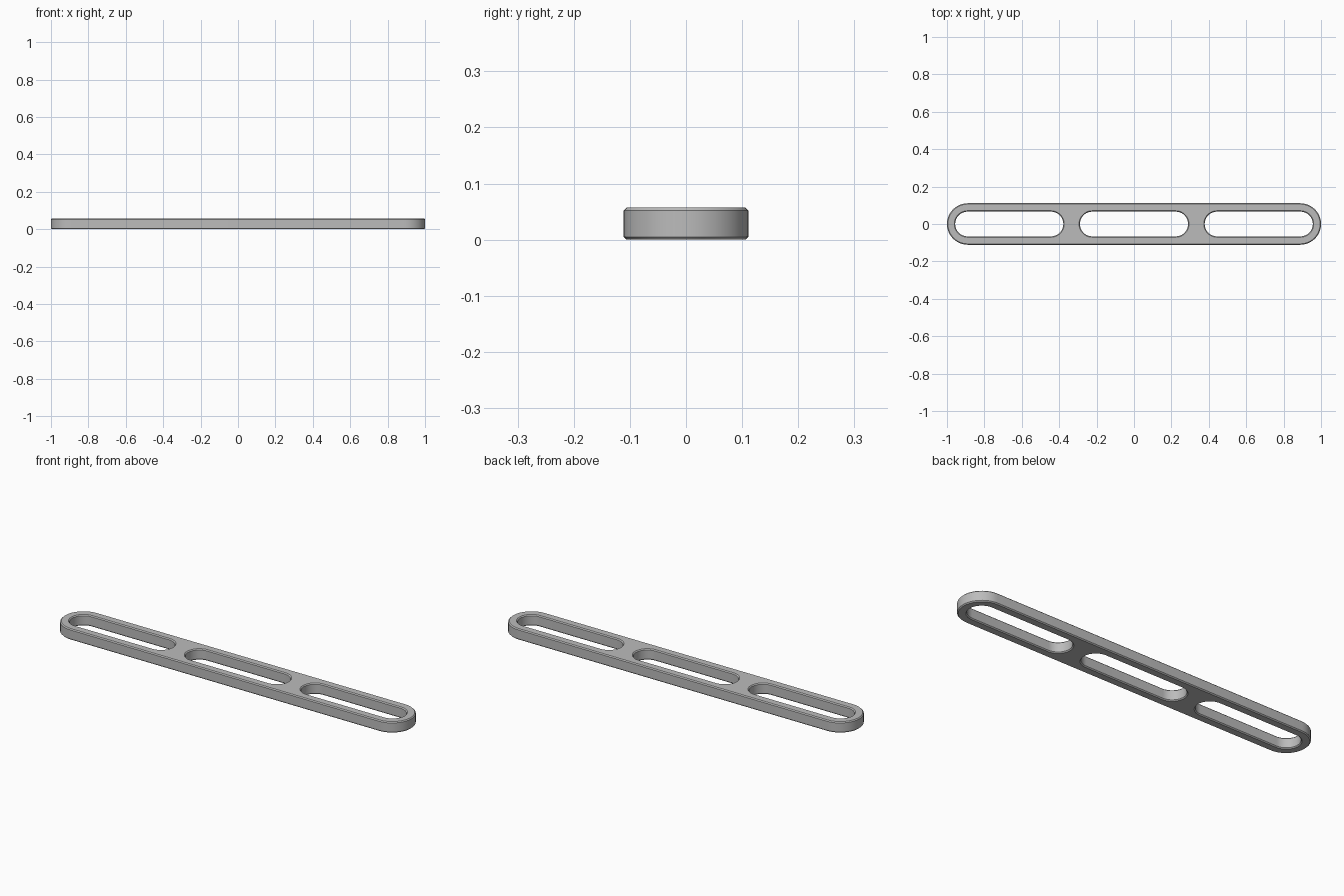
import bpy, bmesh
from math import cos, sin, pi

cube = bpy.data.objects.get("Cube")
if cube:
    bpy.data.objects.remove(cube)

HEIGHT = 0.057
CHAMFER = 0.005
ARC_STEPS = 24

grey = bpy.data.materials.new("plain grey")
grey.use_nodes = True
colour = (0.5, 0.5, 0.5, 1)
grey.diffuse_color = colour
grey.node_tree.nodes["Principled BSDF"].inputs["Base Color"].default_value = colour


def stadium(cx, half_length, radius, grow):
    """Outline with two round ends, offset outward by grow."""
    points = []
    for side in (1, -1):
        for i in range(ARC_STEPS + 1):
            a = pi * i / ARC_STEPS - pi / 2
            r = radius + grow
            points.append((cx + side * (half_length - radius + r * cos(a)), side * r * sin(a)))
    return points


def chamfered_wall(bm, cx, half_length, radius, grow):
    """Vertical wall with chamfered rims; returns the bottom and top rim edges."""
    levels = ((0, grow), (CHAMFER, 0), (HEIGHT - CHAMFER, 0), (HEIGHT, grow))
    rings = [[bm.verts.new((x, y, z)) for x, y in stadium(cx, half_length, radius, g)]
             for z, g in levels]
    n = len(rings[0])
    for low, high in zip(rings, rings[1:]):
        for i in range(n):
            j = (i + 1) % n
            bm.faces.new((low[i], low[j], high[j], high[i]))
    return [[bm.edges.get((ring[i], ring[(i + 1) % n])) for i in range(n)]
            for ring in (rings[0], rings[-1])]


bm = bmesh.new()

# Outer rim, then three slots
walls = [chamfered_wall(bm, 0, 1.0, 0.111, -CHAMFER)]
for cx in (-0.667, 0, 0.667):
    walls.append(chamfered_wall(bm, cx, 0.289, 0.066, CHAMFER))

# Flat bottom and top between the rims
for level in (0, 1):
    edges = [e for wall in walls for e in wall[level]]
    bmesh.ops.triangle_fill(bm, edges=edges, use_beauty=True, normal=(0, 0, 1))
bmesh.ops.recalc_face_normals(bm, faces=bm.faces)

mesh = bpy.data.meshes.new("slotted_bar")
bm.to_mesh(mesh)
bm.free()
mesh.materials.append(grey)
bar = bpy.data.objects.new("slotted_bar", mesh)
bpy.context.collection.objects.link(bar)

# Smooth round ends, crisp chamfers
bpy.ops.object.select_all(action="DESELECT")
bar.select_set(True)
bpy.context.view_layer.objects.active = bar
bpy.ops.object.shade_smooth_by_angle(angle=pi / 6)
